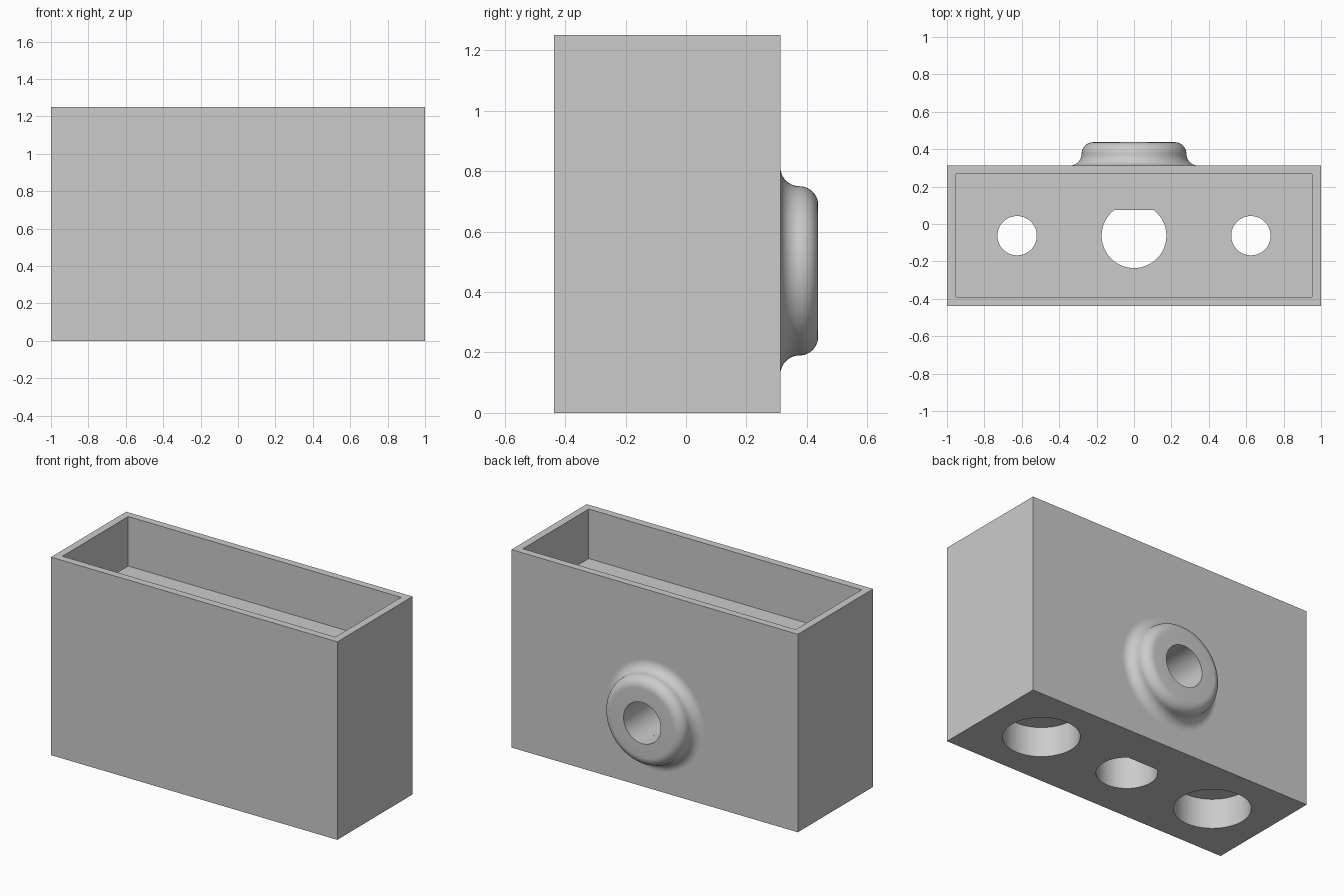
import bpy, bmesh, math
from mathutils import Matrix, Vector

cube = bpy.data.objects.get("Cube")
if cube:
    bpy.data.objects.remove(cube, do_unlink=True)

grey = bpy.data.materials.new("grey")
grey.use_nodes = True
colour = (0.6, 0.6, 0.6, 1)
grey.diffuse_color = colour
grey.node_tree.nodes["Principled BSDF"].inputs["Base Color"].default_value = colour

BACK, HOLE_Y, BOSS_Z, BORE = 0.3125, -0.0625, 0.47, 0.13
SEGMENTS = 96


def finish(name, bm):
    bmesh.ops.recalc_face_normals(bm, faces=bm.faces[:])
    mesh = bpy.data.meshes.new(name)
    bm.to_mesh(mesh)
    bm.free()
    mesh.materials.append(grey)
    obj = bpy.data.objects.new(name, mesh)
    bpy.context.collection.objects.link(obj)
    return obj


def prism(name, outline, low, high, matrix=Matrix()):
    """Extrude a flat outline from low to high along its own z."""
    bm = bmesh.new()
    face = bm.faces.new([bm.verts.new((x, y, low)) for x, y in outline])
    new = bmesh.ops.extrude_face_region(bm, geom=[face])["geom"]
    verts = [v for v in new if isinstance(v, bmesh.types.BMVert)]
    bmesh.ops.translate(bm, verts=verts, vec=(0, 0, high - low))
    bm.transform(matrix)
    return finish(name, bm)


def rectangle(x, front, back):
    return [(-x, front), (x, front), (x, back), (-x, back)]


def arc(radius, start, end, steps, centre=(0, 0)):
    angles = [start + (end - start) * i / steps for i in range(steps + 1)]
    return [(centre[0] + radius * math.cos(a), centre[1] + radius * math.sin(a)) for a in angles]


def circle(radius, centre=(0, 0)):
    return arc(radius, 0, 2 * math.pi, SEGMENTS, centre)[:-1]


def cut(target, cutter):
    bpy.context.view_layer.objects.active = target
    mod = target.modifiers.new("cut", "BOOLEAN")
    mod.operation, mod.solver, mod.object = "DIFFERENCE", "EXACT", cutter
    bpy.ops.object.modifier_apply(modifier=mod.name)
    bpy.data.objects.remove(cutter, do_unlink=True)


def smooth(obj):
    bpy.ops.object.select_all(action="DESELECT")
    obj.select_set(True)
    bpy.context.view_layer.objects.active = obj
    bpy.ops.object.shade_smooth_by_angle(angle=math.radians(30))


# Block with a shallow open tray in its top
body = prism("body", rectangle(1, -0.4375, BACK), 0, 1.25)
cut(body, prism("tray_cutter", rectangle(0.953, -0.39, 0.266), 0.9375, 1.4))

# Side holes, widened from below
for x in (-0.625, 0.625):
    cut(body, prism("hole_cutter", circle(0.105, (x, HOLE_Y)), 0.1, 1.1))
    cut(body, prism("counterbore_cutter", circle(0.218, (x, HOLE_Y)), -0.1, 0.1875))

# Middle hole with a flat at the back
flat = math.asin(0.1375 / 0.173)
outline = arc(0.173, math.pi - flat, 2 * math.pi + flat, SEGMENTS, (0, HOLE_Y))
cut(body, prism("middle_hole_cutter", outline, -0.1, 1.1))

# Bore from the back into the middle hole
to_back = Matrix.Translation((0, BACK, BOSS_Z)) @ Matrix.Rotation(-math.pi / 2, 4, "X")
cut(body, prism("bore_cutter", circle(BORE), HOLE_Y - BACK, 0.1, to_back))
smooth(body)

# Round boss: flared foot, rounded rim and the bore through it
r = 0.0625
profile = arc(r, -math.pi / 2, -math.pi, 10, (0.28 + r, r))
profile += arc(r, 0, math.pi / 2, 10, (0.28 - r, r))[1:]
profile += [(BORE, 2 * r), (BORE, 0)]
bm = bmesh.new()
verts = [bm.verts.new((x, 0, z)) for x, z in profile]
edges = [bm.edges.new(pair) for pair in zip(verts, verts[1:])]
bmesh.ops.spin(bm, geom=verts + edges, cent=(0, 0, 0), axis=(0, 0, 1),
               angle=2 * math.pi, steps=SEGMENTS, use_duplicate=False)
bmesh.ops.remove_doubles(bm, verts=bm.verts[:], dist=0.0001)
bm.transform(to_back)
smooth(finish("boss", bm))
